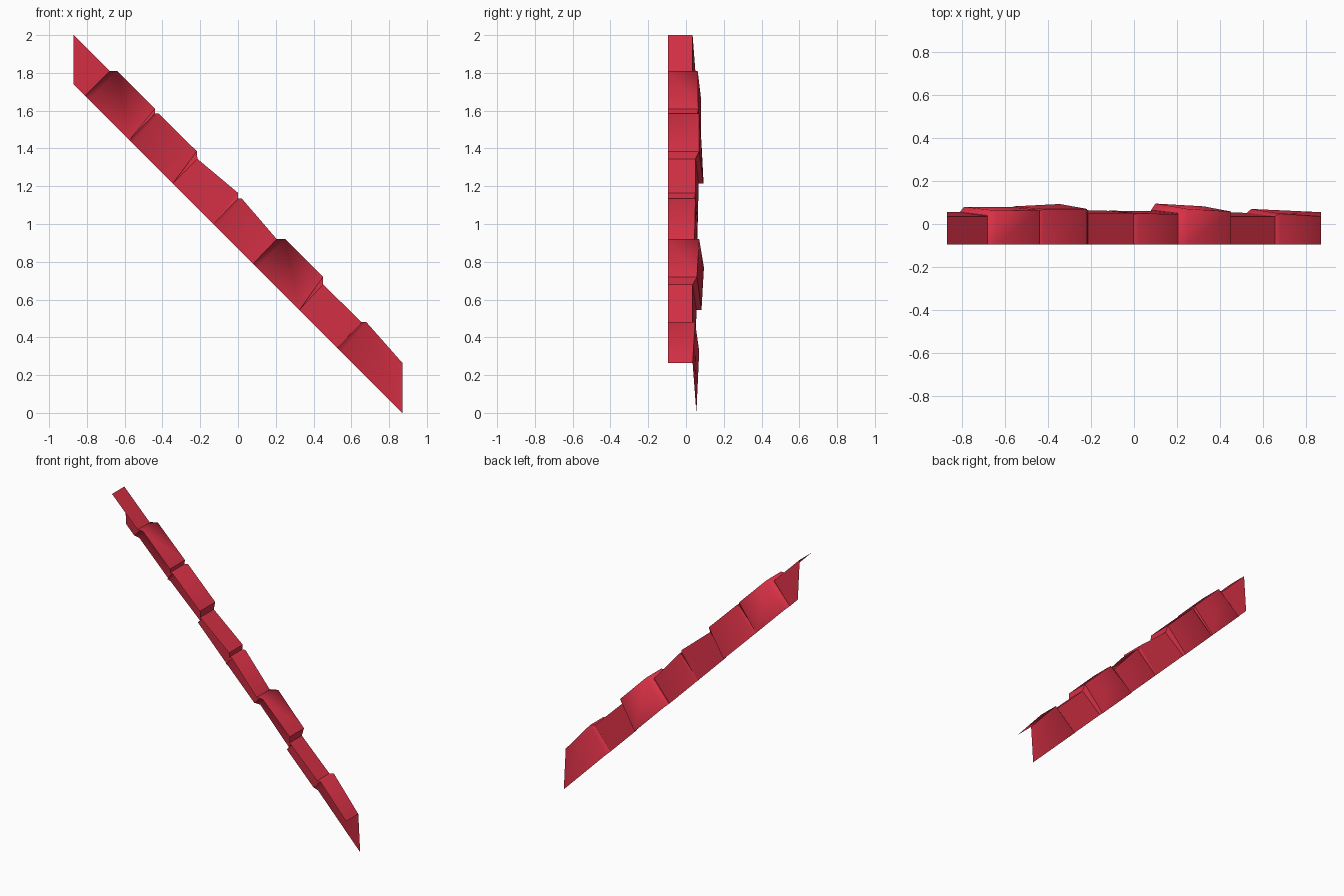
import bpy
import math

cube = bpy.data.objects.get("Cube")
if cube:
    bpy.data.objects.remove(cube)

red = bpy.data.materials.new("tile red")
red.use_nodes = True
colour = (0.68, 0.03, 0.06, 1)
red.diffuse_color = colour
red.node_tree.nodes["Principled BSDF"].inputs["Base Color"].default_value = colour

FRONT = -0.095   # free front edge of the top flange
RISE = 0.87      # the bottom edge follows z = RISE - x

# Each tile is a row of sections: corner x, corner z, corner y, bottom x, bottom y
tiles = [
    [(-.87, 2.0, .035, -.87, .055), (-.68, 1.81, .035, -.81, .055)],
    [(-.68, 1.81, .04, -.81, .055), (-.64, 1.81, .062, -.79, .08), (-.44, 1.61, .065, -.575, .08)],
    [(-.44, 1.585, .06, -.575, .07), (-.42, 1.585, .07, -.56, .082), (-.218, 1.385, .07, -.345, .093)],
    [(-.215, 1.345, .05, -.345, .067), (0, 1.165, .05, -.13, .062)],
    [(0, 1.135, .045, -.13, .055), (.02, 1.135, .05, -.115, .062), (.205, .92, .045, .08, .06)],
    [(.205, .92, .05, .08, .065), (.25, .92, .07, .1, .095), (.45, .72, .058, .325, .082)],
    [(.45, .68, .035, .325, .055), (.655, .48, .035, .525, .052)],
    [(.655, .48, .035, .525, .052), (.68, .48, .048, .545, .07), (.87, .265, .035, .87, .055)],
]


def sheet(name, sections):
    """Bent sheet: a top flange and a back flange swept along the sections."""
    verts, faces = [], []
    for x, z, y, xb, yb in sections:
        verts += [(x, FRONT, z), (x, y, z), (xb, yb, RISE - xb)]
    for i in range(len(sections) - 1):
        for j in range(2):
            a = 3 * i + j
            faces.append((a, a + 3, a + 4, a + 1))
    mesh = bpy.data.meshes.new(name)
    mesh.from_pydata(verts, [], faces)
    mesh.materials.append(red)
    obj = bpy.data.objects.new(name, mesh)
    bpy.context.collection.objects.link(obj)
    return obj


# Overlapping tiles, softly shaded with a crisp ridge corner
for n, tile in enumerate(tiles):
    obj = sheet(f"edge_tile_{n + 1}", tile)
    bpy.ops.object.select_all(action="DESELECT")
    obj.select_set(True)
    bpy.context.view_layer.objects.active = obj
    bpy.ops.object.shade_smooth_by_angle(angle=math.radians(60))

# Small risers closing the steps between neighbouring tiles
for n in range(len(tiles) - 1):
    end, start = tiles[n][-1], tiles[n + 1][0]
    if end != start:
        sheet(f"tile_riser_{n + 1}", [end, start])
